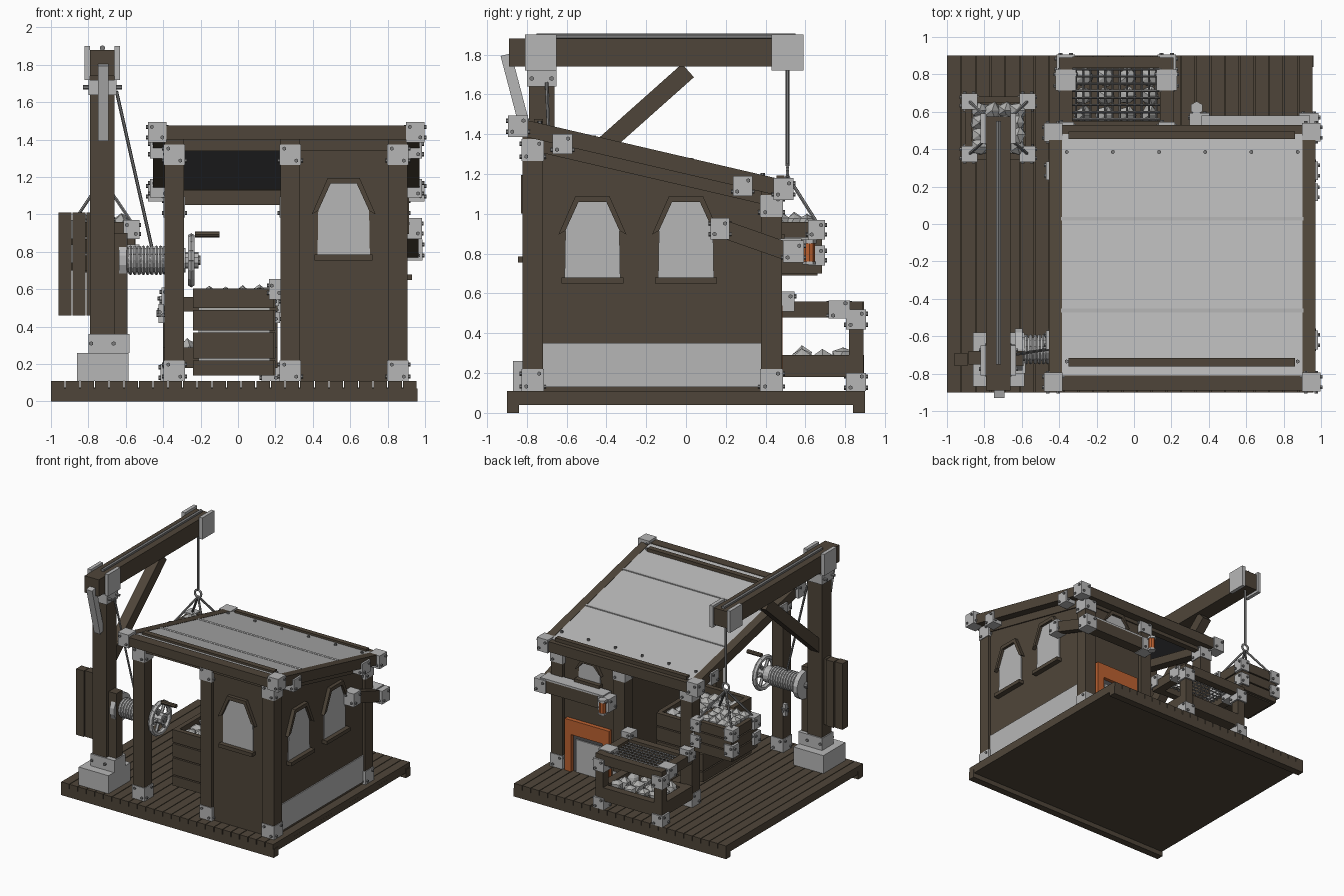
import bpy, bmesh, math, random
from mathutils import Vector, Matrix

if "Cube" in bpy.data.objects:
    bpy.data.objects.remove(bpy.data.objects["Cube"])

random.seed(4)
COLORS = {"brown_wood": (0.078, 0.06, 0.041), "pale_metal": (0.47, 0.47, 0.47),
          "dark_steel": (0.2, 0.2, 0.2), "copper": (0.5, 0.12, 0.03),
          "rock": (0.42, 0.42, 0.41), "roof_underside": (0.08, 0.08, 0.085)}
MATS = {}
for n, c in COLORS.items():
    MATS[n] = bpy.data.materials.new(n)
    MATS[n].diffuse_color = (*c, 1)
W, M, S, C, R, U = COLORS
parts = {}


def part(name, mat):
    return parts.setdefault(name, (bmesh.new(), mat))[0]


def box(name, mat, x0, x1, y0, y1, z0, z1):
    m = Matrix.Translation(((x0 + x1) / 2, (y0 + y1) / 2, (z0 + z1) / 2))
    bmesh.ops.create_cube(part(name, mat), size=1, matrix=m @ Matrix.Diagonal((x1 - x0, y1 - y0, z1 - z0, 1)))


def beam(name, mat, p, q, w, h):
    """Square timber from p to q: w across, h upward."""
    p, q = Vector(p), Vector(q)
    d = (q - p).normalized()
    up = Vector((0, 0, 1)) if abs(d.z) < 0.99 else Vector((0, 1, 0))
    s = up.cross(d).normalized()
    m = Matrix((d, s, d.cross(s))).transposed().to_4x4()
    m.translation = (p + q) / 2
    bmesh.ops.create_cube(part(name, mat), size=1, matrix=m @ Matrix.Diagonal(((q - p).length, w, h, 1)))


def rod(name, mat, p, q, r, n=8):
    p, q = Vector(p), Vector(q)
    m = (q - p).to_track_quat('Z', 'Y').to_matrix().to_4x4()
    m.translation = (p + q) / 2
    bmesh.ops.create_cone(part(name, mat), cap_ends=True, segments=n, radius1=r, radius2=r,
                          depth=(q - p).length, matrix=m)


def prism(name, mat, pts, axis, a, b):
    """Extrude a profile (x,z for axis y; y,z for axis x) from a to b."""
    bm = part(name, mat)
    at = lambda p, t: (t, p[0], p[1]) if axis == 'x' else (p[0], t, p[1])
    lo, hi = [bm.verts.new(at(p, a)) for p in pts], [bm.verts.new(at(p, b)) for p in pts]
    fs = [bm.faces.new(lo), bm.faces.new(hi)]
    for i in range(len(pts)):
        j = (i + 1) % len(pts)
        fs.append(bm.faces.new((lo[i], lo[j], hi[j], hi[i])))
    bmesh.ops.recalc_face_normals(bm, faces=fs)


def ring(name, mat, c, axis, rad, t, n=14):
    c = Vector(c)
    f = lambda a: c + (Vector((0, math.cos(a), math.sin(a))) if axis == 'x' else
                       Vector((math.cos(a), 0, math.sin(a)))) * rad
    for i in range(n):
        rod(name, mat, f(i * math.tau / n), f((i + 1.1) * math.tau / n), t, 6)


def bracket(x, y, z, s=0.115, h=0.11):
    """Metal corner sleeve with bolts on its four sides."""
    box("corner_brackets", M, x - s/2, x + s/2, y - s/2, y + s/2, z - h/2, z + h/2)
    for k in (-1, 1):
        o = s * 0.28 * k
        rod("bracket_bolts", S, (x - s/2 - .01, y + o, z + o), (x + s/2 + .01, y + o, z + o), .011, 6)
        rod("bracket_bolts", S, (x + o, y - s/2 - .01, z - o), (x + o, y + s/2 + .01, z - o), .011, 6)


def rocks(name, x0, x1, y0, y1, z, nx, ny, r):
    for i in range(nx):
        for j in range(ny):
            c = Vector((x0 + (x1 - x0) * (i + .5) / nx, y0 + (y1 - y0) * (j + .5) / ny, z + random.uniform(-.015, .015)))
            g = bmesh.ops.create_icosphere(part(name, R), subdivisions=1, radius=r, matrix=Matrix.Translation(c))
            for v in g["verts"]:
                v.co = c + (v.co - c) * random.uniform(.8, 1.15)


def window(axis, c, face, out, z0, w=.28, h=.38):
    """Pane with a chamfered head, timber surround and sill."""
    a, b, s = w / 2, w * .25, h * .62
    prof = [(c - a, z0), (c + a, z0), (c + a*.97, z0 + s), (c + b, z0 + h), (c - b, z0 + h), (c - a*.97, z0 + s)]
    prism("window_panes", M, prof, axis, face, face + out * .008)
    k = 1.22
    arch = [(c - a*k, z0 + s - .02), (c - b*k, z0 + h + .03), (c + b*k, z0 + h + .03), (c + a*k, z0 + s - .02)]
    inner = [prof[5], prof[4], prof[3], prof[2]]
    for i in range(3):
        prism("window_surrounds", W, [arch[i], arch[i+1], inner[i+1], inner[i]], axis, face, face + out * .03)
    prism("window_sills", W, [(c - a - .015, z0 - .03), (c + a + .015, z0 - .03), (c + a + .015, z0), (c - a - .015, z0)],
          axis, face, face + out * .045)


# deck
for i in range(25):
    x = -1 + i * .0784
    box("deck_planks", W, x, x + .073, -.9, .9, .07, .11)
box("deck_base", W, -.995, .955, -.89, .89, .04, .075)
for y in (-.87, .87):
    box("deck_rims", W, -1, .96, y - .03, y + .03, 0, .07)

# building frame and walls
top = lambda y: 1.47 - .2326 * (y + .8)
for x in (-.34, .28, .855):
    for y in (-.77, .43):
        box("posts", W, x - .052, x + .052, y - .052, y + .052, .11, top(y) - .06)
        bracket(x, y, .165)
        bracket(x, y, 1.32 if y < 0 else 1.04)
side = [(-.74, .11), (.4, .11), (.4, top(.4) - .07), (-.74, top(-.74) - .07)]
prism("right_wall", W, side, 'x', .83, .885)
prism("inner_wall", W, side, 'x', .255, .305)
box("front_wall", W, .31, .82, -.8, -.74, .11, 1.4)
box("back_wall", W, .31, .82, .39, .45, .11, 1.12)
box("right_wall_base_panel", M, .88, .893, -.72, .38, .13, .35)
window('x', -.47, .885, 1, .68)
window('x', 0, .885, 1, .68)
window('y', .565, -.8, -1, .785)
window('y', .57, .45, 1, .9, .2, .14)

# sloping roof
for x in (-.42, .935):
    beam("roof_side_beams", W, (x, -.84, top(-.84) - .042), (x, .49, top(.49) - .042), .07, .083)
    for y in (-.845, .49):
        bracket(x + .012 * (1 if x > 0 else -1), y, 1.44 if y < 0 else 1.125, .1, .11)
for x in (-.34, .855):
    beam("roof_rails", W, (x, -.75, top(-.75) - .11), (x, .45, top(.45) - .11), .08, .07)
for y, z in ((-.62, 1.35), (.285, 1.14)):
    for x in (-.42, .935):
        bracket(x, y, z, .1, .1)
box("roof_front_beam", W, -.4, .93, -.89, -.81, 1.4, 1.475)
box("roof_front_lintel", W, -.33, .85, -.81, -.74, 1.34, 1.41)
box("roof_back_beam", W, -.4, .93, .455, .53, 1.08, 1.165)
box("roof_back_lintel", W, -.33, .85, .41, .46, 1.05, 1.13)
for y0, y1 in ((-.82, -.47), (-.455, .02), (.035, .48)):
    beam("roof_sheets", M, (.257, y0, top(y0) - .012), (.257, y1, top(y1) - .012), 1.3, .02)
beam("roof_lining", U, (.257, -.81, top(-.81) - .035), (.257, .48, top(.48) - .035), 1.29, .02)
for y in (-.4625, .0275):
    beam("roof_seams", M, (-.39, y, top(y) - .01), (.905, y, top(y) - .01), .02, .026)
for y, w in ((-.74, .045), (.475, .04)):
    box("roof_strips", W, -.35, .86, y - w/2, y + w/2, top(y) - .02, top(y) + .02)
for y in (-.735, .385):
    for i in range(6):
        x = -.36 + i * .247
        rod("roof_bolts", S, (x, y, top(y) - .01), (x, y, top(y) + .012), .011, 6)

# side brace and mantel with fireplace at the back
beam("side_brace", W, (.935, .17, .93), (.935, .54, .8), .06, .09)
bracket(.935, .17, .925, .095)
box("mantel_beam", W, .35, .95, .49, .58, .76, .86)
box("mantel_top", M, .36, .94, .47, .58, .86, .875)
for x in (.35, .935):
    bracket(x, .54, .81, .105)
for a in ((.37, .43, .11, .54), (.72, .78, .11, .54), (.43, .72, .42, .54)):
    box("fireplace_frame", C, a[0], a[1], .43, .485, a[2], a[3])
box("fireplace_lining", U, .43, .72, .44, .456, .11, .42)
box("fireplace_door", M, .46, .69, .45, .465, .11, .38)

# hanging lantern
rod("lantern_body", C, (.335, .62, .76), (.335, .62, .85), .027)
rod("lantern_caps", M, (.335, .62, .85), (.335, .62, .87), .036, 6)
rod("lantern_caps", M, (.335, .62, .745), (.335, .62, .76), .034, 6)

# ore bin inside the open bay
for z0, z1 in ((.14, .22), (.23, .37), (.38, .49), (.5, .605)):
    for y in (-.5, .1):
        box("bin_planks", W, -.24, .19, y - .02, y + .02, z0, z1)
    for x in (-.22, .18):
        box("bin_planks", W, x - .02, x + .02, -.48, .08, z0, z1)
box("bin_fill", R, -.21, .17, -.48, .08, .14, .52)
rocks("bin_rocks", -.2, .16, -.47, .07, .55, 4, 5, .06)
bracket(.2, -.5, .6, .07, .11)
bracket(-.41, -.72, .47, .03, .1)

# sieve table with lower tray
for z0, z1 in ((.48, .56), (.18, .29)):
    for x in (-.365, .175):
        box("sieve_rails", W, x - .035, x + .035, .48, .89, z0, z1)
    for y in (.52, .865):
        box("sieve_rails", W, -.33, .14, y - .03, y + .03, z0, z1)
for x in (-.365, .175):
    box("sieve_posts", W, x - .036, x + .036, .82, .892, .11, .5)
    bracket(x, .855, .155, .1, .09)
    bracket(x, .855, .47, .1, .1)
    bracket(x, .77, .52, .11, .09)
    bracket(x, .5, .56, .09, .1)
box("tray_floor", W, -.33, .14, .5, .85, .18, .2)
rocks("tray_rocks", -.33, .14, .53, .84, .27, 4, 3, .055)
for i in range(12):
    x = -.31 + i * .039
    rod("sieve_grid", S, (x, .5, .53), (x, .85, .53), .006, 4)
for i in range(8):
    y = .56 + i * .038
    rod("sieve_grid", S, (-.34, y, .535), (.15, y, .535), .006, 4)

# crane
box("crane_footing", M, -.86, -.585, -.87, -.58, .11, .26)
box("crane_post", W, -.79, -.66, -.79, -.66, .26, 1.76)
box("crane_post_cheek", W, -.66, -.59, -.76, -.68, .26, .9)
box("crane_foot_sleeve", M, -.8, -.58, -.8, -.65, .26, .36)
box("crane_collar", M, -.8, -.65, -.8, -.65, 1.64, 1.72)
for k in (-1, 1):
    rod("bracket_bolts", S, (-.725 + .06*k, -.815, .31), (-.725 + .06*k, -.64, .31), .012, 6)
    rod("bracket_bolts", S, (-.83, -.725 + .05*k, 1.68), (-.62, -.725 + .05*k, 1.68), .012, 6)
box("crane_boom", W, -.79, -.66, -.89, .575, 1.74, 1.88)
for x in (-.805, -.645):
    for y in (-.73, .51):
        box("boom_plates", M, x - .015, x + .015, y - .08, y + .08, 1.72, 1.9)
beam("crane_brace", W, (-.725, -.72, 1.07), (-.725, .01, 1.72), .08, .09)
beam("crane_lever", M, (-.72, -.905, 1.8), (-.72, -.8, 1.4), .055, .055)
for i in range(3):
    box("counter_boards", W, -.96 + i*.075, -.89 + i*.075, -.76 + .01*(i % 2), -.69 + .01*(i % 2), .46, 1.01)

# windlass with coiled rope, flange and hand wheel
cy, cz = -.67, .755
rod("windlass_shaft", S, (-.66, cy, cz), (-.2, cy, cz), .025)
rod("windlass_drum", M, (-.6, cy, cz), (-.28, cy, cz), .065, 14)
for i in range(11):
    ring("windlass_coils", M, (-.575 + i*.023, cy, cz), 'x', .07, .011)
rod("windlass_flange", M, (-.635, cy, cz), (-.595, cy, cz), .115, 14)
ring("hand_wheel", M, (-.25, cy, cz), 'x', .125, .02, 16)
rod("hand_wheel", M, (-.28, cy, cz), (-.21, cy, cz), .045, 10)
for i in range(6):
    a = i * math.tau / 6
    rod("hand_wheel", M, (-.25, cy, cz), (-.25, cy + .12*math.cos(a), cz + .12*math.sin(a)), .013, 6)
rod("wheel_handle", W, (-.23, cy, .893), (-.1, cy, .893), .017)

# ropes
rod("rope", S, (-.725, -.75, 1.89), (-.725, .55, 1.89), .015, 6)
rod("rope", S, (-.65, -.7, 1.66), (-.46, cy, .82), .009, 6)
rod("rope", S, (-.725, .51, 1.75), (-.725, .51, 1.24), .01, 6)
ring("hook_ring", M, (-.725, .51, 1.215), 'y', .03, .009)

# hanging crate of rocks
for z in (.74, .83, .92):
    for y in (.36, .665):
        box("crate_planks", W, -.9, -.55, y - .018, y + .018, z - .04, z + .04)
    for x in (-.885, -.565):
        box("crate_planks", W, x - .018, x + .018, .36, .665, z - .04, z + .04)
box("crate_floor", W, -.88, -.57, .36, .66, .69, .73)
for x in (-.88, -.57):
    for y in (.375, .655):
        rod("rope", S, (x, y, .96), (-.725, .51, 1.19), .009, 6)
        for z in (.79, .92):
            bracket(x, y, z, .085, .1)
box("crate_fill", R, -.86, -.59, .38, .64, .73, .92)
rocks("crate_rocks", -.86, -.59, .38, .64, .95, 4, 4, .05)

for name, (bm, mat) in parts.items():
    me = bpy.data.meshes.new(name)
    bm.to_mesh(me)
    bm.free()
    me.materials.append(MATS[mat])
    bpy.context.collection.objects.link(bpy.data.objects.new(name, me))

for m in bpy.data.materials:
    if m.users and not m.is_grease_pencil:
        m.use_nodes = True
        m.node_tree.nodes["Principled BSDF"].inputs["Base Color"].default_value = m.diffuse_color
